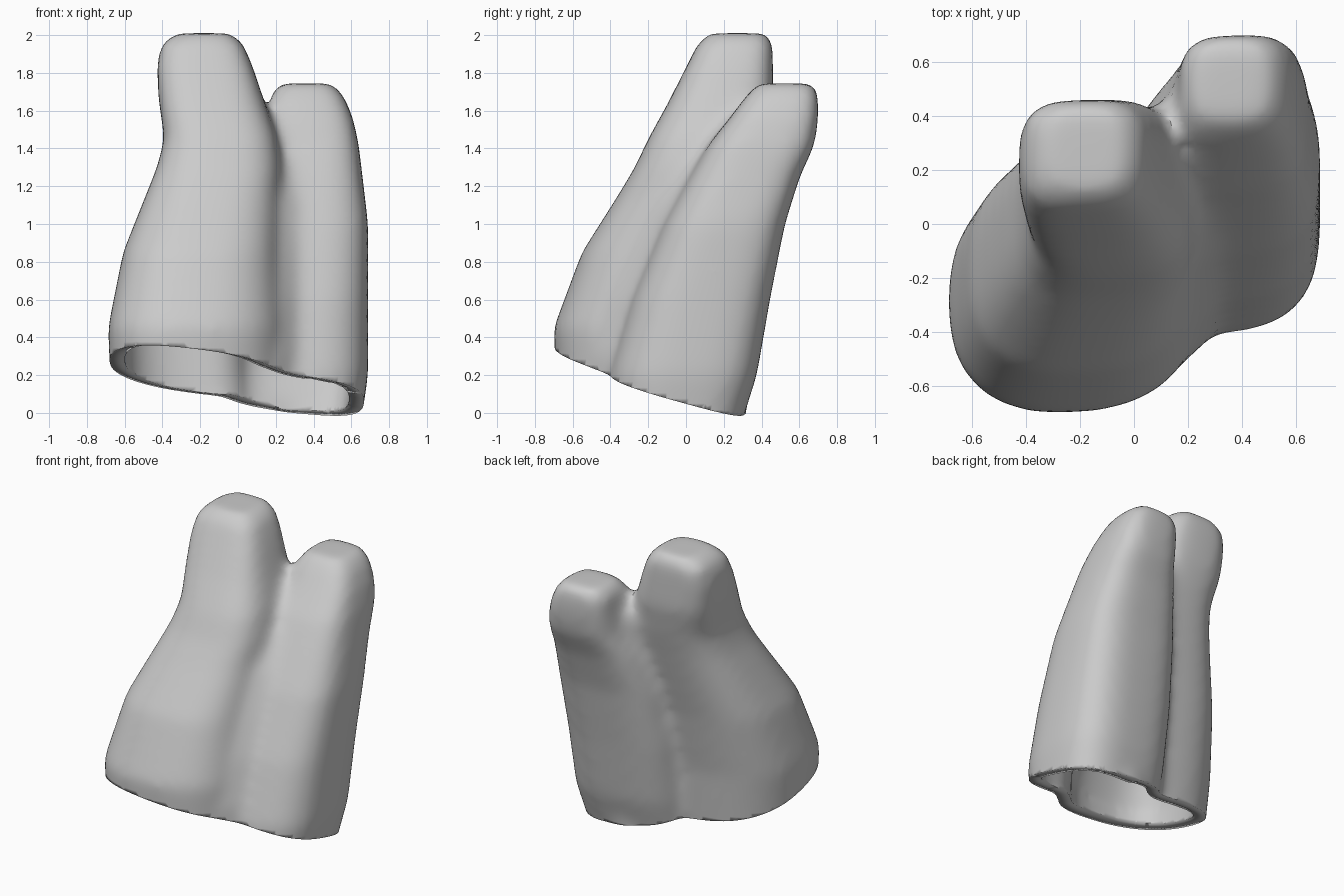
import bpy
import bmesh
import math
from mathutils import Vector

cube = bpy.data.objects.get("Cube")
if cube:
    bpy.data.objects.remove(cube, do_unlink=True)

# Single flat colour
grey = bpy.data.materials.new("light grey")
grey.use_nodes = True
colour = (0.6, 0.6, 0.6, 1)
grey.diffuse_color = colour
grey.node_tree.nodes["Principled BSDF"].inputs["Base Color"].default_value = colour

SIDES = 40
TOP_POWER = 3.8


def add_ring(bm, z, x0, x1, y0, y1, power, skew):
    """Rounded-rectangle cross-section at one height."""
    ring = []
    for i in range(SIDES):
        angle = math.tau * i / SIDES
        c, s = math.cos(angle), math.sin(angle)
        u = math.copysign(abs(c) ** (2 / power), c)
        v = math.copysign(abs(s) ** (2 / power), s)
        x = (x0 + x1) / 2 + u * (x1 - x0) / 2
        y = (y0 + y1) / 2 + v * (y1 - y0) / 2 + skew * u
        ring.append(bm.verts.new((x, y, z)))
    return ring


def loft(bm, sections, power, skew, end_skew):
    """Closed column through (height, left, right, front, back) sections."""
    rings = []
    for step, section in enumerate(sections):
        blend = step / (len(sections) - 1)
        shear = skew + (end_skew - skew) * blend
        squareness = power + (TOP_POWER - power) * blend
        rings.append(add_ring(bm, *section, squareness, shear))
    for low, high in zip(rings, rings[1:]):
        for i in range(SIDES):
            j = (i + 1) % SIDES
            bm.faces.new((low[i], low[j], high[j], high[i]))
    bm.faces.new(list(reversed(rings[0])))
    bm.faces.new(rings[-1])


# Tall column, short column and the bridge that fills the gap between them
tall = [
    (-0.2, -0.66, 0.26, -0.67, 0.12),
    (0.45, -0.69, 0.25, -0.7, 0.18),
    (0.85, -0.61, 0.22, -0.55, 0.26),
    (1.15, -0.49, 0.22, -0.36, 0.34),
    (1.3, -0.43, 0.23, -0.27, 0.38),
    (1.45, -0.39, 0.21, -0.2, 0.42),
    (1.65, -0.42, 0.14, -0.09, 0.46),
    (1.83, -0.43, 0.08, 0, 0.46),
    (1.95, -0.41, 0.03, 0.06, 0.46),
    (2.01, -0.33, -0.03, 0.12, 0.43),
]
short = [
    (-0.2, -0.1, 0.63, -0.42, 0.24),
    (0.2, -0.1, 0.69, -0.41, 0.37),
    (0.6, -0.08, 0.69, -0.29, 0.44),
    (1.0, -0.02, 0.69, -0.12, 0.52),
    (1.25, 0.06, 0.66, 0.02, 0.6),
    (1.42, 0.14, 0.64, 0.12, 0.68),
    (1.56, 0.16, 0.61, 0.23, 0.7),
    (1.68, 0.17, 0.56, 0.32, 0.7),
    (1.745, 0.22, 0.5, 0.38, 0.68),
]
bridge = [
    (-0.2, -0.2, 0.42, -0.56, 0.24),
    (0.3, -0.2, 0.42, -0.56, 0.28),
    (0.6, -0.2, 0.42, -0.46, 0.33),
    (0.85, -0.2, 0.42, -0.34, 0.37),
    (1.1, -0.15, 0.42, -0.2, 0.43),
    (1.3, -0.08, 0.4, -0.04, 0.47),
    (1.46, -0.03, 0.36, 0.12, 0.5),
    (1.54, 0, 0.34, 0.2, 0.5),
]
bm = bmesh.new()
loft(bm, tall, 2.3, 0.03, 0)
loft(bm, short, 2.9, 0.04, 0)
loft(bm, bridge, 2.4, 0.2, 0.13)
mesh = bpy.data.meshes.new("body_shell")
bm.to_mesh(mesh)
bm.free()
body = bpy.data.objects.new("body_shell", mesh)
bpy.context.collection.objects.link(body)

# Fuse the columns and soften the join
remesh = body.modifiers.new("fuse", "REMESH")
remesh.mode = "VOXEL"
remesh.voxel_size = 0.03
smooth = body.modifiers.new("soften", "SMOOTH")
smooth.factor = 0.5
smooth.iterations = 20
depsgraph = bpy.context.evaluated_depsgraph_get()
fused = bpy.data.meshes.new_from_object(body.evaluated_get(depsgraph))
body.modifiers.clear()
body.data = fused

# Slanted open bottom
bm = bmesh.new()
bm.from_mesh(fused)
bmesh.ops.bisect_plane(
    bm, geom=bm.verts[:] + bm.edges[:] + bm.faces[:],
    plane_co=Vector((0, 0, 0.12)), plane_no=Vector((0.108, 0.28, 1)),
    clear_inner=True)
bm.to_mesh(fused)
bm.free()
fused.materials.clear()
fused.materials.append(grey)

# Wall thickness
wall = body.modifiers.new("wall", "SOLIDIFY")
wall.thickness = 0.08
wall.offset = -1

bpy.ops.object.select_all(action="DESELECT")
body.select_set(True)
bpy.context.view_layer.objects.active = body
bpy.ops.object.shade_smooth_by_angle(angle=math.radians(40))
